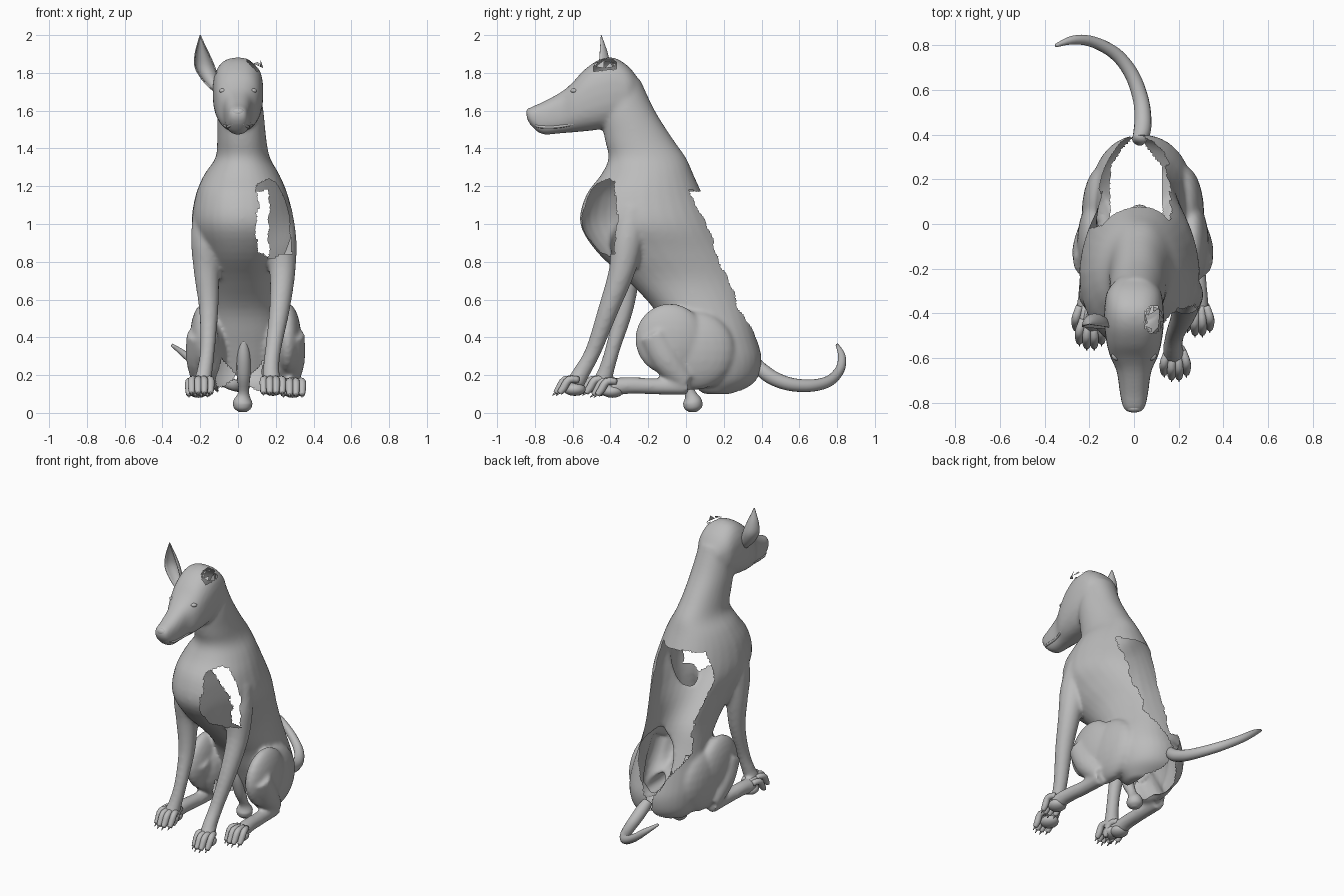
import bpy
import bmesh
import math
import random
from mathutils import Vector, Matrix

random.seed(4)
if "Cube" in bpy.data.objects:
    bpy.data.objects.remove(bpy.data.objects["Cube"])

grey = bpy.data.materials.new("plain grey")
grey.use_nodes = True
grey.diffuse_color = (0.5, 0.5, 0.5, 1)
grey.node_tree.nodes["Principled BSDF"].inputs["Base Color"].default_value = (0.5, 0.5, 0.5, 1)


def spline(rows, steps=4):
    """Smooth a short table of key rows."""
    out = []
    for i in range(len(rows) - 1):
        a, b = rows[max(i - 1, 0)], rows[i]
        c, d = rows[i + 1], rows[min(i + 2, len(rows) - 1)]
        for s in range(steps):
            t = s / steps
            out.append([0.5 * (2 * q + (r - p) * t + (2 * p - 5 * q + 4 * r - w) * t * t
                               + (3 * q - p - 3 * r + w) * t ** 3)
                        for p, q, r, w in zip(a, b, c, d)])
    return out + [list(rows[-1])]


def loft(bm, rings):
    """Skin a list of closed point rings and cap both ends."""
    loops = [[bm.verts.new(p) for p in ring] for ring in rings]
    n = len(loops[0])
    for a, b in zip(loops, loops[1:]):
        for i in range(n):
            j = (i + 1) % n
            bm.faces.new((a[i], a[j], b[j], b[i]))
    bm.faces.new(loops[0])
    bm.faces.new(loops[-1])


def oval(center, u, v, n=24, power=2.0, pinch=0.0):
    """Rounded section; pinch narrows its far side."""
    pts = []
    for i in range(n):
        c, s = math.cos(i * math.tau / n), math.sin(i * math.tau / n)
        cu = math.copysign(abs(c) ** (2 / power), c)
        sv = math.copysign(abs(s) ** (2 / power), s)
        pts.append(Vector(center) + u * cu * (1 - pinch * max(sv, 0)) + v * sv)
    return pts


def tube(bm, rows, n=16, steps=4):
    """Round limb through rows of x, y, z, radius."""
    rows = spline(rows, steps)
    pts = [Vector(r[:3]) for r in rows]
    rings = []
    for i, p in enumerate(pts):
        t = (pts[min(i + 1, len(pts) - 1)] - pts[max(i - 1, 0)]).normalized()
        u = t.cross(Vector((1, 0, 0))).normalized()
        r = max(rows[i][3], 0.002)
        rings.append(oval(p, u * r, t.cross(u) * r, n))
    loft(bm, rings)


def ball(bm, center, size, segs=24):
    m = Matrix.Translation(center) @ Matrix.Diagonal((*size, 1))
    bmesh.ops.create_uvsphere(bm, u_segments=segs, v_segments=segs // 2, radius=1, matrix=m)


def finish(bm, name):
    bmesh.ops.recalc_face_normals(bm, faces=bm.faces[:])
    mesh = bpy.data.meshes.new(name)
    bm.to_mesh(mesh)
    bm.free()
    mesh.materials.append(grey)
    for f in mesh.polygons:
        f.use_smooth = True
    ob = bpy.data.objects.new(name, mesh)
    bpy.context.scene.collection.objects.link(ob)
    return ob


# Torso and neck: z, front y, back y, right x, left x
bm = bmesh.new()
torso = [(1.76, -.42, -.24, -.1, .11), (1.6, -.45, -.165, -.11, .135),
         (1.45, -.43, -.07, -.11, .15), (1.35, -.41, .0, -.12, .17),
         (1.26, -.45, .04, -.18, .22), (1.15, -.53, .09, -.225, .265),
         (1.0, -.56, .16, -.245, .295), (.85, -.47, .235, -.205, .255),
         (.7, -.31, .295, -.17, .22), (.55, -.17, .335, -.17, .23),
         (.4, -.1, .375, -.19, .26), (.28, -.05, .4, -.19, .26),
         (.17, .0, .37, -.17, .23), (.1, .07, .27, -.1, .17)]
loft(bm, [oval(((x0 + x1) / 2, (y0 + y1) / 2, z), Vector(((x1 - x0) / 2, 0, 0)),
               Vector((0, (y1 - y0) / 2, 0)), 32, 2.2, .12) for z, y0, y1, x0, x1 in spline(torso)])

# Head: y, bottom z, top z, half width
head = [(-.845, 1.565, 1.6, .03), (-.82, 1.52, 1.62, .05), (-.76, 1.475, 1.645, .063),
        (-.66, 1.48, 1.7, .078), (-.6, 1.485, 1.75, .105), (-.54, 1.49, 1.815, .122),
        (-.46, 1.5, 1.87, .133), (-.38, 1.52, 1.88, .133), (-.3, 1.56, 1.83, .12),
        (-.24, 1.62, 1.75, .07)]
loft(bm, [oval((0, y, (a + b) / 2), Vector((w, 0, 0)), Vector((0, 0, (b - a) / 2)), 24, 2.5)
          for y, a, b, w in spline(head)])

# Forelegs, the right one set further back
tube(bm, [(.2, -.28, 1.08, .085), (.22, -.31, .92, .09), (.235, -.34, .75, .07),
          (.22, -.41, .55, .055), (.185, -.49, .33, .043), (.175, -.55, .22, .045), (.18, -.59, .15, .05)])
tube(bm, [(-.15, -.28, 1.08, .085), (-.16, -.31, .92, .09), (-.165, -.31, .75, .07),
          (-.155, -.33, .55, .052), (-.16, -.385, .35, .04), (-.175, -.42, .23, .042), (-.19, -.45, .15, .05)])

# Hind legs mirrored about the body axis
AXIS = .04
for s in (1, -1):
    ball(bm, (AXIS + s * .222, -.085, .39), (.073, .185, .19))
    ball(bm, (AXIS + s * .185, .04, .33), (.09, .22, .21))
    tube(bm, [(AXIS + s * .228, -.175, .42, .085), (AXIS + s * .23, -.1, .28, .085),
              (AXIS + s * .228, .0, .16, .055)])
    tube(bm, [(AXIS + s * .23, .01, .14, .045), (AXIS + s * .235, -.15, .14, .043),
              (AXIS + s * .245, -.3, .145, .045), (AXIS + s * .25, -.4, .135, .048)])

# Fuse the body into one skin
raw = finish(bm, "body_volume")
fuse = raw.modifiers.new("fuse", "REMESH")
fuse.mode, fuse.voxel_size = "VOXEL", 0.011
relax = raw.modifiers.new("relax", "SMOOTH")
relax.factor, relax.iterations = 0.5, 10
skin = bpy.data.meshes.new_from_object(raw.evaluated_get(bpy.context.evaluated_depsgraph_get()))
bpy.data.objects.remove(raw)


def is_open(c):
    """Ragged openings: back, underside, left chest and missing left ear."""
    x, y, z = c
    rag = .008 * math.sin(23 * z + 9 * y) + .004 * math.sin(61 * z + 30 * x)
    # Back, narrowing towards the tail and reaching furthest round the right shoulder
    taper = min(1, max(0, (z - .22) / .33))
    swell = max(0, 1 - abs(z - 1.0) / .25)
    half = .15 * taper + swell * (.02 if x > 0 else .06) + rag
    behind = .02 + .22 * (1.17 - z) - (.08 * swell if x < 0 else 0)
    if .22 < z < 1.17 + rag and abs(x) < half and y > behind:
        return True
    # Underside, arched over the belly and narrowing towards the tail
    arch = .33 if y > .06 else min(.33, .17 + abs(x - .03))
    if z < arch + rag and y > -.12 and abs(x - .01) < .125 * min(1, max(0, (.4 - y) / .14)) + rag:
        return True
    # Left chest
    rim = .1 + .03 * abs(z - 1.05) + rag
    low = .83 + .3 * abs(x - .18) - .3 * max(0, y + .43) + rag
    if x > rim and low < z < 1.24 - .5 * abs(x - .16) and y < -.37 + rag:
        return True
    # Left ear
    return ((x - .09) / .042) ** 2 + ((y + .43) / .06) ** 2 < 1 + 20 * rag and z > 1.81 + rag


bm = bmesh.new()
bm.from_mesh(skin)
gone = [f for f in bm.faces if is_open(f.calc_center_median())]
bmesh.ops.delete(bm, geom=gone, context="FACES")
finish(bm, "body")

# Paws: four arched toes with claws over a pad
for name, x, y, z in (("left_front_paw", .185, -.61, .09), ("right_front_paw", -.195, -.47, .09),
                      ("left_hind_paw", .29, -.41, .08), ("right_hind_paw", -.21, -.41, .08)):
    bm = bmesh.new()
    ball(bm, (x, y + .02, z + .035), (.055, .06, .035), 16)
    for k in (-1.5, -.5, .5, 1.5):
        tx, fwd = x + k * .033, .02 * (1.5 - abs(k))
        tube(bm, [(x + k * .022, y + .04, z + .085, .018), (tx, y - .01 - fwd, z + .085, .02),
                  (tx, y - .04 - fwd, z + .04, .02), (tx, y - .06 - fwd, z + .015, .014)], 10, 3)
        tube(bm, [(tx, y - .05 - fwd, z + .025, .009), (tx, y - .078 - fwd, z + .002, .002)], 6, 2)
    finish(bm, name)

# Tail
bm = bmesh.new()
tube(bm, [(.02, .375, .26, .03), (.035, .41, .22, .038), (.04, .47, .18, .038), (.03, .56, .15, .035),
          (-.01, .67, .145, .032), (-.08, .76, .17, .029), (-.18, .815, .23, .025),
          (-.27, .825, .3, .02), (-.35, .8, .36, .008)], 16, 5)
finish(bm, "tail")

# Hanging fold under the belly
bm = bmesh.new()
tube(bm, [(.03, -.07, .39, .02), (.03, -.05, .3, .035), (.03, -.02, .2, .036), (.03, .02, .11, .028),
          (.025, .035, .06, .05), (.025, .035, .025, .045), (.025, .035, .005, .02)])
finish(bm, "belly_fold")

# Right ear: a cupped shell, open to the front
bm = bmesh.new()
grid = []
for z, x, w in spline([(1.7, -.11, .02), (1.76, -.145, .045), (1.83, -.175, .055), (1.9, -.19, .04),
                       (1.96, -.197, .018), (2.0, -.2, .003)]):
    row = []
    for i in range(11):
        a = math.pi * i / 10
        row.append(bm.verts.new((x - w * math.cos(a), -.47 + .02 * (z - 1.7) / .3
                                 + 1.1 * w * math.sin(a), z)))
    grid.append(row)
for a, b in zip(grid, grid[1:]):
    for i in range(10):
        bm.faces.new((a[i], a[i + 1], b[i + 1], b[i]))
ear = finish(bm, "right_ear")
ear.modifiers.new("thickness", "SOLIDIFY").thickness = 0.006

# Torn rim where the left ear is missing
bm = bmesh.new()
for i in range(7):
    a, b = i * math.tau / 7, (i + .9) * math.tau / 7
    foot = [(.09 + .044 * math.cos(t), -.43 + .062 * math.sin(t), 1.845 - .02 * math.cos(t))
            for t in (a, b)]
    tip = (.09 + .03 * math.cos(b), -.43 + .04 * math.sin(b), 1.85 + random.uniform(0, .02))
    bm.faces.new([bm.verts.new(p) for p in (*foot, tip)])
finish(bm, "left_ear_remnant")

# Face details
bm = bmesh.new()
ball(bm, (0, -.825, 1.59), (.036, .02, .025), 16)
finish(bm, "nose")
for side, s in (("left", 1), ("right", -1)):
    bm = bmesh.new()
    ball(bm, (s * .075, -.59, 1.705), (.026, .022, .014), 16)
    finish(bm, side + "_eye")
    bm = bmesh.new()
    tube(bm, [(s * .025, -.815, 1.53, .006), (s * .052, -.77, 1.515, .008), (s * .06, -.68, 1.515, .008),
              (s * .08, -.59, 1.53, .007), (s * .09, -.54, 1.535, .003)], 8, 4)
    finish(bm, side + "_lip")
